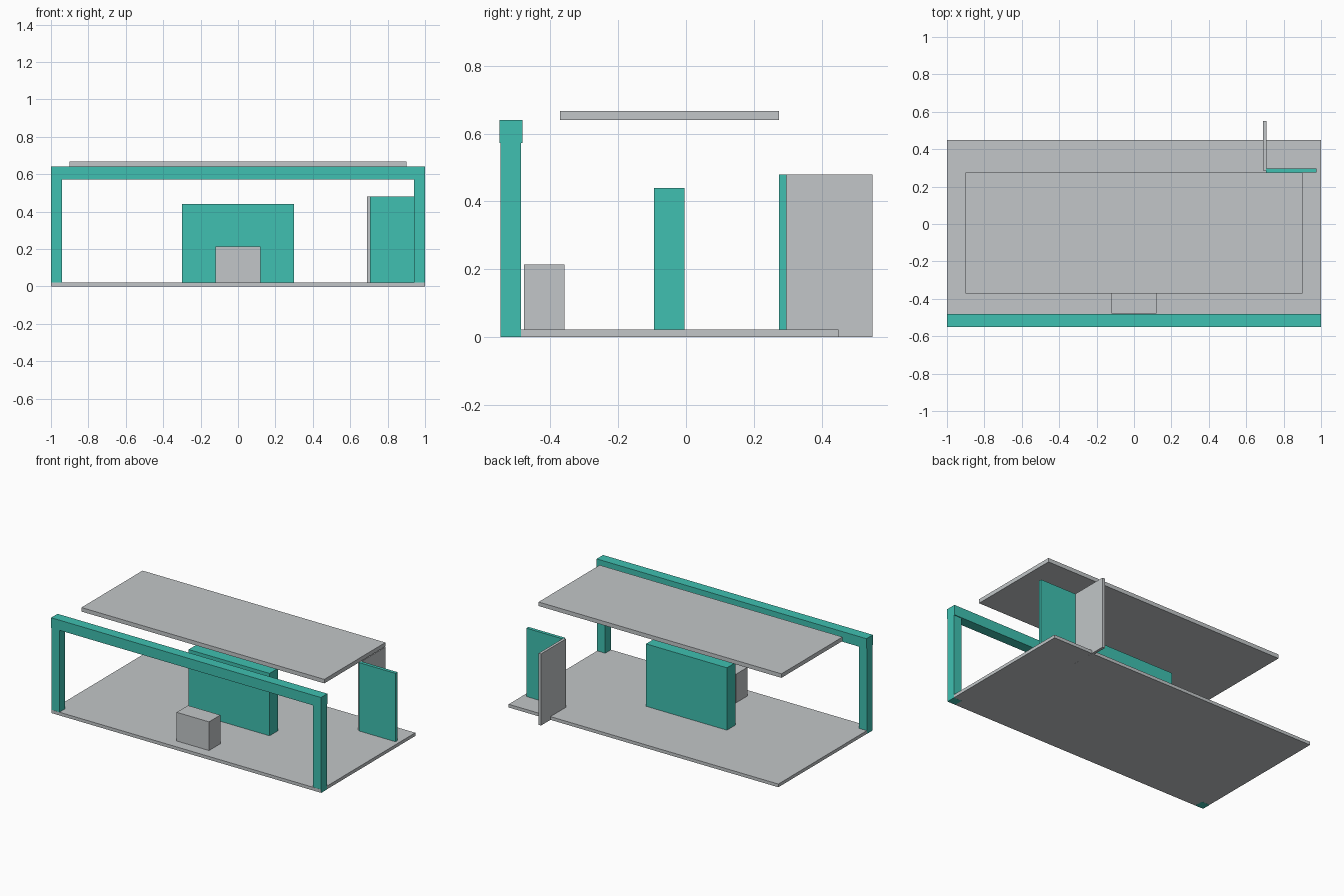
import bpy

if "Cube" in bpy.data.objects:
    bpy.data.objects.remove(bpy.data.objects["Cube"])


def material(name, rgb):
    m = bpy.data.materials.new(name)
    m.diffuse_color = (*rgb, 1)
    m.use_nodes = True
    m.node_tree.nodes["Principled BSDF"].inputs["Base Color"].default_value = m.diffuse_color
    return m


GREY = material("light_grey", (0.54, 0.565, 0.58))
TEAL = material("teal", (0.05, 0.53, 0.44))


def box(name, mat, x, y, z):
    """Axis-aligned box from (min, max) ranges."""
    lo, hi = zip(x, y, z)
    bpy.ops.mesh.primitive_cube_add(
        size=1, location=[(a + b) / 2 for a, b in zip(lo, hi)])
    ob = bpy.context.object
    ob.name = name
    ob.scale = [b - a for a, b in zip(lo, hi)]
    bpy.ops.object.transform_apply(location=False, rotation=False, scale=True)
    ob.data.materials.append(mat)
    return ob


# Floor slab and floating roof panel
box("floor", GREY, (-0.9995, 0.9995), (-0.548, 0.45), (0.0005, 0.022))
box("roof_panel", GREY, (-0.9, 0.9), (-0.372, 0.275), (0.64, 0.667))

# Front portal: two posts and a slightly deeper beam
for side, x in (("left", (-1, -0.94)), ("right", (0.94, 1))):
    box(side + "_post", TEAL, x, (-0.547, -0.487), (0, 0.575))
box("front_beam", TEAL, (-1, 1), (-0.55, -0.482), (0.572, 0.64))

# Counter block and central back wall
box("counter", GREY, (-0.12, 0.12), (-0.478, -0.358), (0.01, 0.214))
box("centre_wall", TEAL, (-0.3, 0.3), (-0.094, -0.005), (0.001, 0.44))

# Rear corner: teal screen and grey side panel
box("corner_screen", TEAL, (0.705, 0.975), (0.275, 0.297), (0.001, 0.48))
box("side_panel", GREY, (0.69, 0.708), (0.285, 0.55), (0, 0.48))
